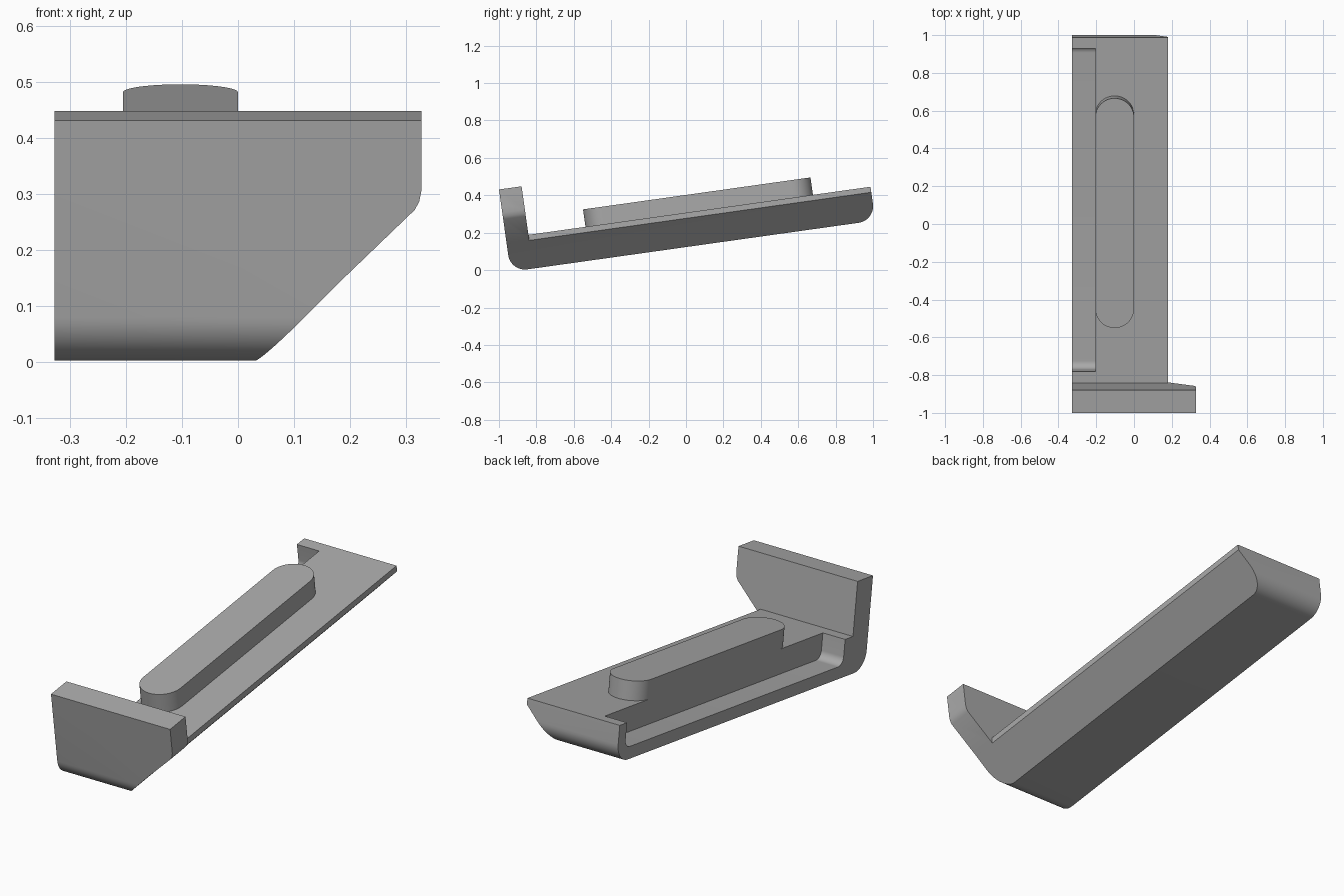
import bpy, bmesh, math
from math import sin, cos, pi, radians

if "Cube" in bpy.data.objects:
    bpy.data.objects.remove(bpy.data.objects["Cube"], do_unlink=True)

grey = bpy.data.materials.new("plain grey")
grey.use_nodes = True
colour = (0.4, 0.4, 0.4, 1)
grey.diffuse_color = colour
grey.node_tree.nodes["Principled BSDF"].inputs["Base Color"].default_value = colour

TILT = radians(8)
LEFT, RIGHT = -0.327, 0.327      # width of the end plate
BOTTOM, DECK, CREST = 0.122, 0.304, 0.566
FRONT, PLATE_BACK, REAR = -0.93, -0.808, 1.039
RAIL_R = 0.1025


def arc(cx, cy, r, start, end, n=12):
    """Points along an arc, angles in degrees."""
    angles = [radians(start + (end - start) * i / n) for i in range(n + 1)]
    return [(cx + r * cos(a), cy + r * sin(a)) for a in angles]


def prism(name, outline, low, high, axis):
    """Extrude a 2D outline along the given axis."""
    place = {"x": lambda p, d: (d, p[0], p[1]),
             "y": lambda p, d: (p[0], d, p[1]),
             "z": lambda p, d: (p[0], p[1], d)}[axis]
    bm = bmesh.new()
    ends = [[bm.verts.new(place(p, d)) for p in outline] for d in (low, high)]
    for ring in ends:
        bm.faces.new(ring)
    n = len(outline)
    for i in range(n):
        j = (i + 1) % n
        bm.faces.new((ends[0][i], ends[0][j], ends[1][j], ends[1][i]))
    bmesh.ops.recalc_face_normals(bm, faces=bm.faces)
    mesh = bpy.data.meshes.new(name)
    bm.to_mesh(mesh)
    bm.free()
    mesh.materials.append(grey)
    obj = bpy.data.objects.new(name, mesh)
    bpy.context.collection.objects.link(obj)
    return obj


def activate(obj):
    bpy.ops.object.select_all(action="DESELECT")
    obj.select_set(True)
    bpy.context.view_layer.objects.active = obj


def cut(target, cutter):
    cutter.hide_render = True
    mod = target.modifiers.new("cut", "BOOLEAN")
    mod.operation, mod.solver, mod.object = "DIFFERENCE", "EXACT", cutter
    activate(target)
    bpy.ops.object.modifier_apply(modifier=mod.name)
    bpy.data.objects.remove(cutter, do_unlink=True)


# Bed and upright end plate as one L-shaped side profile
r = 0.09
side = (arc(FRONT + r, BOTTOM + r, r, 180, 270)
        + arc(REAR - r, BOTTOM + r, r, 270, 360)
        + [(REAR, DECK), (PLATE_BACK, DECK), (PLATE_BACK, CREST), (FRONT, CREST)])
bed = prism("bed_and_end_plate", side, LEFT, RIGHT, "x")

# Sloped underside edge, eased where it meets the upright side of the plate
slope = [(-0.07, 0.022), (0.03, BOTTOM), (0.18, 0.274), (0.315, 0.405),
         (0.323, 0.42), (RIGHT, 0.44), (RIGHT, 0.7), (0.5, 0.7), (0.5, 0.022)]
cut(bed, prism("slope_cutter", slope, -1.2, 1.2, "y"))

# Narrow the bed behind the plate
cut(bed, prism("edge_cutter", [(0.18, PLATE_BACK), (0.5, PLATE_BACK),
                               (0.5, 1.2), (0.18, 1.2)], 0, 0.7, "z"))

# Open pocket along the side, with rounded floor corners
p, floor, front, back = 0.04, BOTTOM + 0.06, -0.746, 0.981
pocket = (arc(front + p, floor + p, p, 180, 270)
          + arc(back - p, floor + p, p, 270, 360)
          + [(back, 0.4), (front, 0.4)])
cut(bed, prism("pocket_cutter", pocket, LEFT - 0.1, -2 * RAIL_R, "x"))

# Raised rail with round ends
rail_outline = (arc(-RAIL_R, 0.728 - RAIL_R, RAIL_R, 0, 180, 24)
                + arc(-RAIL_R, -0.5 + RAIL_R, RAIL_R, 180, 360, 24))
rail = prism("raised_rail", rail_outline, DECK, 0.398, "z")

# Tilt everything and smooth the rounded parts
for part in (bed, rail):
    activate(part)
    bpy.ops.object.shade_smooth_by_angle(angle=radians(25))
    part.rotation_euler.x = TILT
